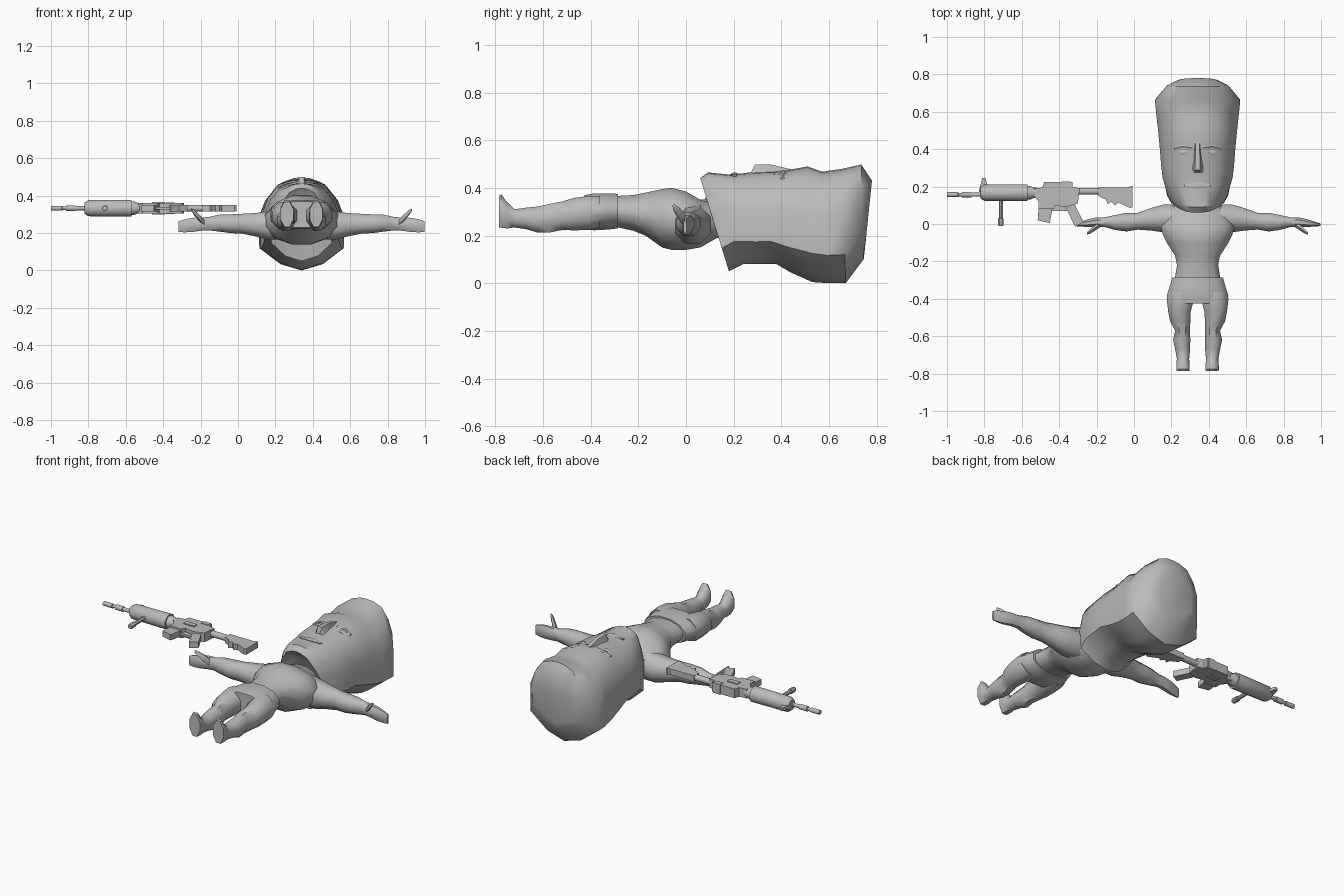
import bpy, bmesh, math
from mathutils import Vector

CX = 0.34  # symmetry plane of the figure
GZ = 0.333  # centre plane of the rifle

grey = bpy.data.materials.new("grey")
grey.diffuse_color = (0.5, 0.5, 0.5, 1)


def finish(name, bm, angle):
    bmesh.ops.recalc_face_normals(bm, faces=bm.faces[:])
    me = bpy.data.meshes.new(name)
    bm.to_mesh(me)
    bm.free()
    me.materials.append(grey)
    me.shade_smooth()
    me.set_sharp_from_angle(angle=math.radians(angle))
    ob = bpy.data.objects.new(name, me)
    bpy.context.collection.objects.link(ob)
    return ob


def loft(name, rings, angle=50):
    bm = bmesh.new()
    vs = [[bm.verts.new(p) for p in r] for r in rings]
    n = len(vs[0])
    for a, b in zip(vs, vs[1:]):
        for i in range(n):
            j = (i + 1) % n
            bm.faces.new((a[i], a[j], b[j], b[i]))
    bm.faces.new(vs[0])
    bm.faces.new(vs[-1])
    return finish(name, bm, angle)


def oval(c, ra, rb, axis, n=8):
    """Flat-sided ring across x or y; ra is the horizontal radius, rb the vertical."""
    k = 1 / math.cos(math.pi / n)
    out = []
    for i in range(n):
        t = math.tau * (i + 0.5) / n
        u, w = ra * k * math.cos(t), rb * k * math.sin(t)
        off = Vector((u, 0, w)) if axis == "y" else Vector((0, u, w))
        out.append(Vector(c) + off)
    return out


def span(name, table, n=12):
    """Loft along y from (y, z low, z high, half width)."""
    return loft(name, [oval((CX, y, (lo + hi) / 2), w, (hi - lo) / 2, "y", n)
                       for y, lo, hi, w in table])


def plate(name, pts, depth, z=GZ):
    """Outline in the xy plane, thickened along z."""
    return loft(name, [[(x, y, z + s * depth / 2) for x, y in pts] for s in (-1, 1)], 30)


def rect(name, x0, x1, y0, y1, depth, z=GZ):
    return plate(name, [(x0, y0), (x1, y0), (x1, y1), (x0, y1)], depth, z)


def turned(name, table, y, n=12):
    """Round part along x from (x, radius)."""
    return loft(name, [oval((x, y, GZ), r, r, "x", n) for x, r in table], 40)


# Head: slanted rings (low y, low z, high y, high z, low width, high width)
PROFILE = [(0, 0), (.5, .07), (1, .25), (1, .6), (.85, .78), (.58, .94), (.25, .99), (0, 1)]
PROFILE += [(-w, t) for w, t in PROFILE[-2:0:-1]]


def head_ring(yb, zb, yt, zt, wb, wt):
    return [(CX + w * (wb + (wt - wb) * t), yb + (yt - yb) * t, zb + (zt - zb) * t)
            for w, t in PROFILE]


loft("head", [head_ring(*r) for r in (
    (.17, .12, .11, .38, .10, .07),
    (.18, .05, .06, .44, .18, .11),
    (.24, .08, .09, .465, .185, .14),
    (.33, .08, .19, .455, .19, .185),
    (.38, .08, .27, .465, .195, .195),
    (.44, .045, .40, .47, .20, .205),
    (.53, .005, .51, .49, .21, .215),
    (.60, .0, .57, .468, .218, .222),
    (.67, .0, .655, .48, .225, .23),
    (.745, .10, .735, .498, .16, .17),
    (.75, .14, .78, .43, .11, .11))], 45)

# Face details
loft("nose", [[(CX + x, y, z) for x, y, z in r] for r in (
    [(-.035, .275, .45), (.035, .275, .45), (.012, .275, .47), (-.012, .275, .47)],
    [(-.035, .295, .45), (.035, .295, .45), (.014, .29, .499), (-.014, .29, .499)],
    [(-.022, .36, .45), (.022, .36, .45), (.012, .36, .497), (-.012, .36, .497)],
    [(-.02, .44, .45), (.02, .44, .45), (.01, .44, .478), (-.01, .44, .478)])], 40)
loft("lips", [oval((CX + x, .205, .452), w, h, "x", 6)
              for x, w, h in ((-.07, .006, .004), (0, .018, .012), (.07, .006, .004))])
for s, side in ((-1, "left"), (1, "right")):
    loft(side + "_eye", [oval((CX + s * x, .382, z), w, h, "x", 6) for x, w, h, z in (
        (.045, .004, .004, .458), (.08, .013, .012, .453), (.115, .004, .004, .438))])
    loft(side + "_brow", [oval((CX + s * x, y, z), .008, .007, "x", 6) for x, y, z in (
        (.03, .408, .465), (.08, .415, .458), (.125, .405, .438))])

# Torso and pelvis
span("torso", ((.2, .2, .32, .08), (.13, .19, .33, .10), (.06, .15, .35, .165),
               (.0, .14, .385, .20), (-.06, .14, .40, .185), (-.1, .15, .395, .165),
               (-.17, .2, .38, .12), (-.22, .22, .37, .11), (-.31, .24, .365, .125)))
span("pelvis", ((-.285, .23, .375, .135), (-.33, .225, .377, .148),
                (-.385, .222, .377, .165), (-.425, .23, .37, .15)))

for s, side in ((-1, "left"), (1, "right")):
    # Leg with foot: (y, x offset, z, x radius, z radius)
    loft(side + "_leg", [oval((CX + s * x, y, z), rx, rz, "y") for y, x, z, rx, rz in (
        (-.36, .085, .30, .07, .065), (-.40, .092, .295, .073, .072),
        (-.47, .097, .29, .06, .068), (-.52, .093, .283, .054, .06),
        (-.57, .08, .273, .04, .06), (-.62, .085, .267, .046, .055),
        (-.67, .08, .272, .04, .045), (-.72, .078, .272, .033, .038),
        (-.75, .078, .285, .035, .055), (-.775, .078, .303, .036, .07),
        (-.785, .078, .30, .034, .067))])
    # Arm with hand: (x offset, y, z, y radius, z radius)
    loft(side + "_arm", [oval((CX + s * x, y, z), ry, rz, "x") for x, y, z, ry, rz in (
        (.08, .03, .25, .07, .085), (.18, .03, .24, .075, .075),
        (.25, .025, .245, .06, .062), (.32, .015, .25, .045, .053),
        (.38, .01, .25, .05, .05), (.44, .008, .253, .04, .045),
        (.50, .01, .25, .025, .035), (.54, .01, .248, .026, .036),
        (.59, .004, .243, .02, .038), (.63, -.001, .238, .012, .034),
        (.658, -.004, .235, .007, .028))])
    loft(side + "_thumb", [oval((CX + s * x, y, z), r, r, "x", 6) for x, y, z, r in (
        (.52, .0, .255, .016), (.55, -.022, .285, .015),
        (.575, -.04, .31, .012), (.59, -.05, .325, .006))])

# Rifle, round parts
turned("barrel", [(-1, .013), (-.94, .013), (-.939, .009), (-.92, .009),
                  (-.919, .015), (-.87, .015), (-.869, .011), (-.8, .011)], .157)
turned("handguard", [(-.82, .03), (-.8, .043), (-.57, .045)], .167)
turned("handguard_collar", [(-.57, .036), (-.555, .036), (-.535, .028), (-.52, .028)], .167)
loft("foregrip", [oval((-.712, y, GZ), r, r, "y") for y, r in (
    (-.01, .012), (.0, .015), (.03, .015), (.031, .011), (.13, .011))], 40)
turned("stock_tube", [(-.32, .018), (-.13, .018)], .175)

# Rifle, flat parts
plate("front_sight", [(-.83, .17), (-.77, .17), (-.795, .245), (-.812, .245)], .018)
plate("receiver", [(-.535, .15), (-.51, .12), (-.51, .08), (-.43, .08), (-.42, .1), (-.36, .09),
                   (-.3, .11), (-.29, .19), (-.33, .2), (-.33, .225), (-.48, .225),
                   (-.49, .195), (-.535, .19)], .055)
rect("port_cover", -.46, -.39, .14, .17, .066)
rect("rear_sight", -.385, -.34, .2, .228, .062)
plate("magazine", [(-.515, .02), (-.45, .005), (-.435, .09), (-.51, .09)], .035)
plate("pistol_grip", [(-.37, .1), (-.32, .11), (-.27, .01), (-.315, -.015)], .036)
plate("trigger_guard", [(-.44, .07), (-.36, .07), (-.35, .08), (-.35, .1), (-.44, .1)], .012)
plate("stock", [(-.19, .15), (-.15, .13), (-.14, .105), (-.12, .12), (-.1, .1), (-.085, .115),
                (-.02, .085), (-.008, .09), (-.008, .203), (-.02, .203), (-.03, .195),
                (-.19, .195)], .036)
